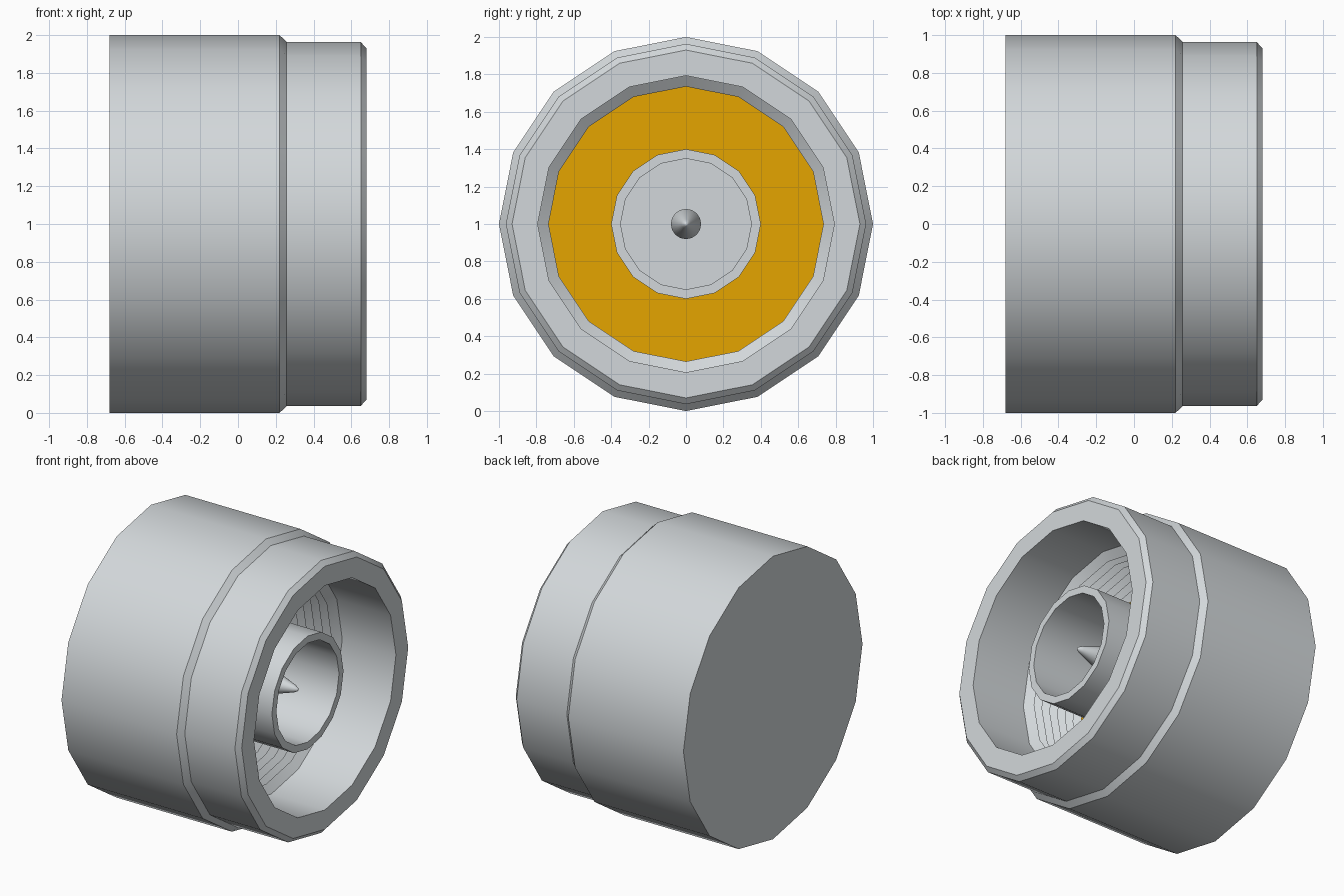
import bpy, bmesh
from math import sin, cos, pi, radians

cube = bpy.data.objects.get("Cube")
if cube:
    bpy.data.objects.remove(cube, do_unlink=True)


def material(name, rgb):
    mat = bpy.data.materials.new(name)
    mat.use_nodes = True
    mat.diffuse_color = (*rgb, 1)
    mat.node_tree.nodes["Principled BSDF"].inputs["Base Color"].default_value = (*rgb, 1)
    return mat


grey = material("light grey metal", (0.65, 0.685, 0.705))
gold = material("gold", (0.78, 0.375, 0.0))


def lathe(name, profile, sides, mat):
    """Spin (radius, x) points about the x axis at height 1."""
    bm = bmesh.new()
    rings = []
    for i in range(sides):
        t = 2 * pi * i / sides
        rings.append([bm.verts.new((x, r * sin(t), 1 + r * cos(t))) for r, x in profile])
    for i, ring in enumerate(rings):
        after = rings[(i + 1) % sides]
        for j in range(len(profile) - 1):
            bm.faces.new((ring[j], ring[j + 1], after[j + 1], after[j]))
    bmesh.ops.remove_doubles(bm, verts=bm.verts[:], dist=1e-5)
    mesh = bpy.data.meshes.new(name)
    bm.to_mesh(mesh)
    bm.free()
    mesh.materials.append(mat)
    obj = bpy.data.objects.new(name, mesh)
    bpy.context.collection.objects.link(obj)
    bpy.ops.object.select_all(action="DESELECT")
    obj.select_set(True)
    bpy.context.view_layer.objects.active = obj
    bpy.ops.object.shade_smooth_by_angle(angle=radians(30))
    return obj


bore, crest = 0.793, 0.735
ridge_top, pitch, ridge_count = 0.26, 0.065, 7
floor_x = ridge_top - pitch * ridge_count

# Outer shell: closed back, stepped collar, chamfered rim, saw-toothed bore
outside = [(0, -0.68), (1, -0.68), (1, 0.22), (0.963, 0.258), (0.963, 0.65), (0.93, 0.68)]
ridges = [(bore, ridge_top)]
for k in range(ridge_count):
    start = ridge_top - pitch * k
    ridges += [(crest, start - 0.042), (bore, start - pitch)]
lathe("outer_shell", outside + [(bore, 0.68)] + ridges, 16, grey)

# Gold plate at the bottom of the bore
lathe("gold_floor", [(bore, floor_x), (0.4, floor_x)], 16, gold)

# Central open tube with its floor
lathe("inner_tube", [(0.4, floor_x), (0.4, 0.545), (0.35, 0.545), (0.35, floor_x), (0, floor_x)], 16, grey)

# Pointed pin inside the tube
lathe("centre_pin", [(0.08, floor_x), (0.08, 0.27), (0.025, 0.44), (0.012, 0.466), (0, 0.475)], 32, grey)
